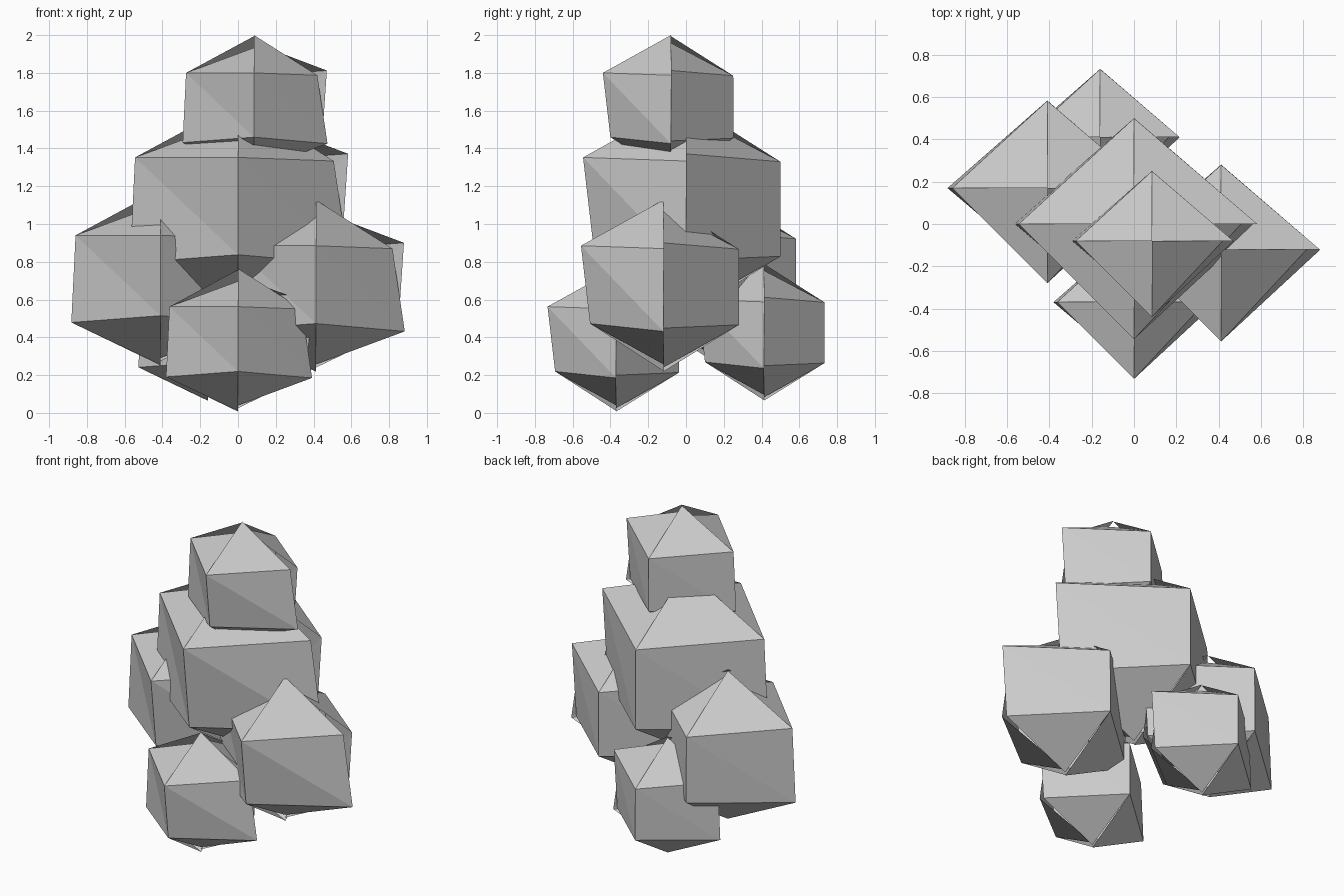
import bpy
import math

if "Cube" in bpy.data.objects:
    bpy.data.objects.remove(bpy.data.objects["Cube"])

# Stone colour
grey = bpy.data.materials.new("light_grey")
grey.diffuse_color = (0.6, 0.6, 0.6, 1)
grey.use_nodes = True
grey.node_tree.nodes["Principled BSDF"].inputs["Base Color"].default_value = grey.diffuse_color

# Uneven four-sided ball, open along its right-hand seam.
# Columns run right, back, left, front, right again.
UPPER = [1.07, 0.917, 1.0, 1.0, 0.93]
LOWER = [1.00, 0.92, 1.05, 0.89, 1.08]
# Loose pole tips of the four sides: back right, back left, front left, front right
TOP_TIPS = [0.94, 1.04, 0.87, 1.055]
BOTTOM_TIPS = [-0.98, -1.03, -1.02, -0.94]
HALF = 0.5  # ring height relative to ring radius


def blob(name, centre, size):
    verts, faces = [], []
    for radii, side in ((UPPER, 1), (LOWER, -1)):
        for i, r in enumerate(radii):
            a = i * math.pi / 2
            verts.append((r * math.cos(a), r * math.sin(a), side * HALF * r))
    for z in TOP_TIPS + BOTTOM_TIPS:
        verts.append((0, 0, z))
    for i in range(4):
        u, v, p, q = i, i + 1, 5 + i, 6 + i
        faces += [(u, v, 10 + i), (u, p, q), (u, q, v), (q, p, 14 + i)]
    mesh = bpy.data.meshes.new(name)
    mesh.from_pydata([[c * size for c in co] for co in verts], [], faces)
    mesh.materials.append(grey)
    obj = bpy.data.objects.new(name, mesh)
    obj.location = centre
    bpy.context.collection.objects.link(obj)


# Stacked lumps
blob("top_lump", (0.085, -0.08, 1.62), 0.36)
blob("main_lump", (0, 0, 1.08), 0.545)
blob("left_lump", (-0.41, 0.17, 0.715), 0.45)
blob("right_lump", (0.412, -0.12, 0.667), 0.436)
blob("front_lump", (0, -0.37, 0.381), 0.363)
blob("back_lump", (-0.16, 0.412, 0.425), 0.35)
